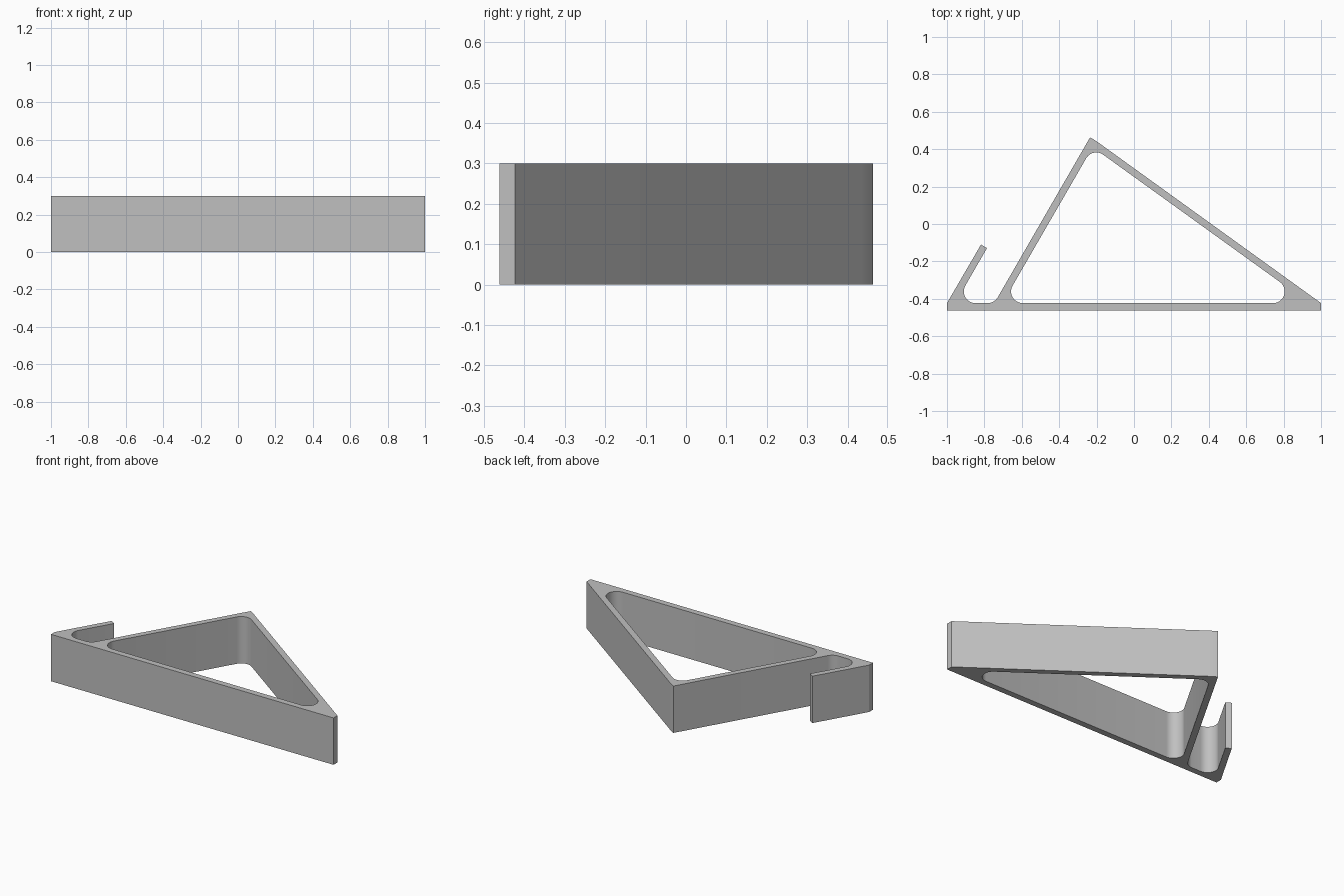
import bpy, bmesh
from math import radians, tan, sin
from mathutils import Vector, Matrix

if "Cube" in bpy.data.objects:
    bpy.data.objects.remove(bpy.data.objects["Cube"], do_unlink=True)

HEIGHT = 0.3
FILLET = 0.0625


def rounded_loop(corners, steps=12):
    """Corner list (x, y, radius) to an outline with arcs at rounded corners."""
    pts = []
    for i, (x, y, r) in enumerate(corners):
        p = Vector((x, y))
        if r == 0:
            pts.append(p)
            continue
        a = (Vector(corners[i - 1][:2]) - p).normalized()
        b = (Vector(corners[(i + 1) % len(corners)][:2]) - p).normalized()
        half = a.angle(b) / 2
        centre = p + (a + b).normalized() * r / sin(half)
        start = p + a * r / tan(half) - centre
        end = p + b * r / tan(half) - centre
        sweep = -start.angle_signed(end)
        for k in range(steps + 1):
            pts.append(centre + Matrix.Rotation(sweep * k / steps, 2) @ start)
    return pts


# Outer outline: base bar, sloping side, apex, upright side, open hook
outer = [(-1, -0.462, 0), (1, -0.462, 0), (1, -0.423, 0),
         (-0.19, 0.435, 0), (-0.212, 0.45, 0), (-0.235, 0.463, 0),
         (-0.7465, -0.423, FILLET), (-0.956, -0.423, FILLET),
         (-0.786, -0.129, 0), (-0.818, -0.11, 0), (-1, -0.423, 0)]
# Triangular opening with rounded corners
opening = [(-0.703, -0.423, FILLET), (0.937, -0.423, FILLET), (-0.221, 0.411, FILLET)]

bm = bmesh.new()
for corners in (outer, opening):
    verts = [bm.verts.new((p.x, p.y, 0)) for p in rounded_loop(corners)]
    for i, v in enumerate(verts):
        bm.edges.new((verts[i - 1], v))
bmesh.ops.triangle_fill(bm, use_beauty=True, edges=bm.edges[:], normal=(0, 0, 1))
bm.normal_update()
for f in bm.faces:
    if f.normal.z < 0:
        f.normal_flip()
mesh = bpy.data.meshes.new("triangular_bracket")
bm.to_mesh(mesh)
bm.free()

bracket = bpy.data.objects.new("triangular_bracket", mesh)
bpy.context.collection.objects.link(bracket)

# Flat grey finish
grey = bpy.data.materials.new("light_grey")
grey.use_nodes = True
colour = (0.53, 0.53, 0.53, 1)
grey.diffuse_color = colour
grey.node_tree.nodes["Principled BSDF"].inputs["Base Color"].default_value = colour
mesh.materials.append(grey)

# Thicken the profile upward, starting at the ground
bracket.location.z = HEIGHT
solid = bracket.modifiers.new("thickness", "SOLIDIFY")
solid.thickness = HEIGHT
solid.offset = -1
for o in bpy.context.selected_objects:
    o.select_set(False)
bracket.select_set(True)
bpy.context.view_layer.objects.active = bracket
bpy.ops.object.modifier_apply(modifier=solid.name)
bpy.ops.object.shade_smooth_by_angle(angle=radians(20))
